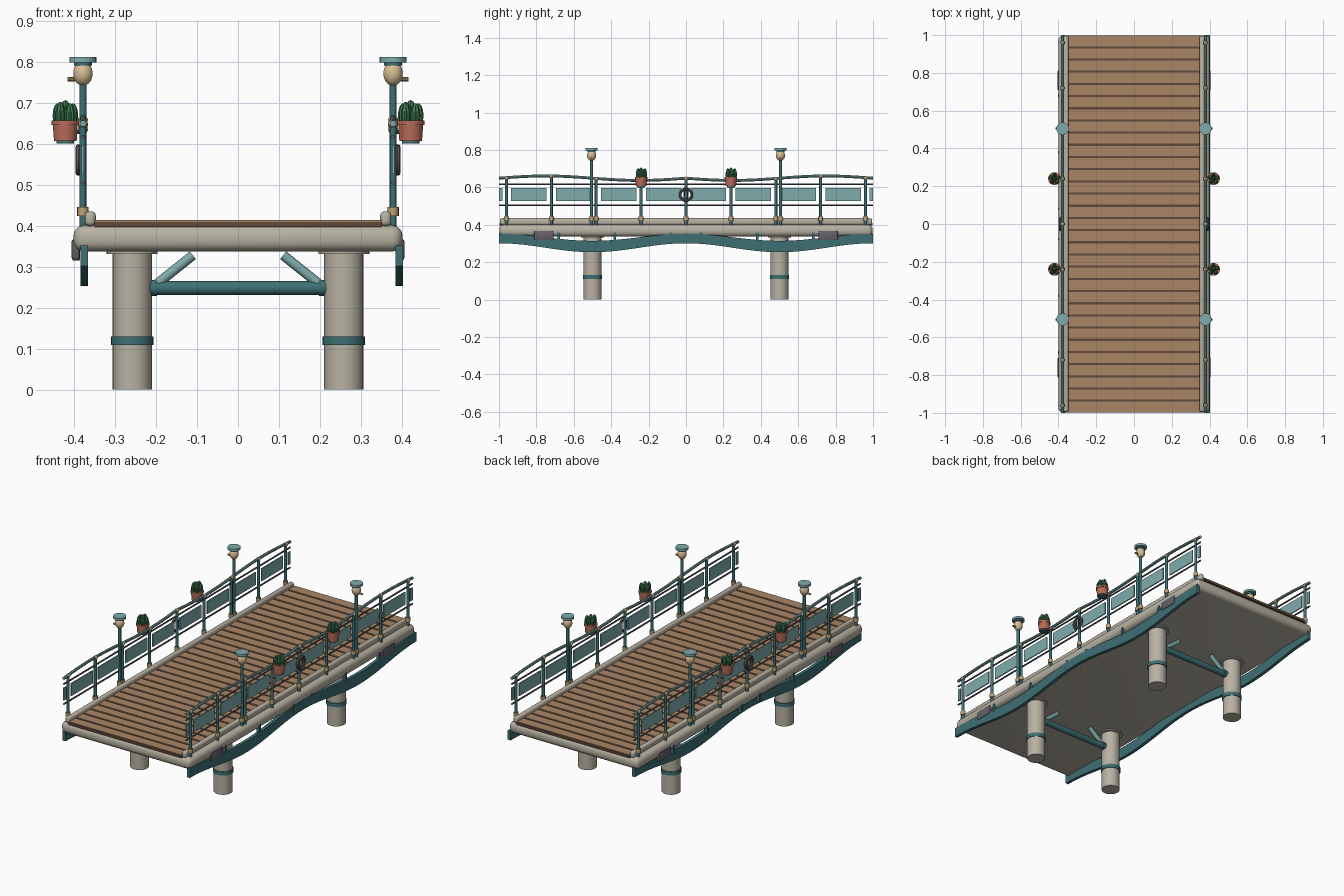
import bpy, bmesh, math
from mathutils import Vector, Matrix

if "Cube" in bpy.data.objects:
    bpy.data.objects.remove(bpy.data.objects["Cube"])


def mat(name, r, g, b):
    lin = [((c / 255 + 0.055) / 1.055) ** 2.4 if c > 10 else c / 3294 for c in (r, g, b)]
    m = bpy.data.materials.new(name)
    m.diffuse_color = (*lin, 1)
    m.use_nodes = True
    m.node_tree.nodes["Principled BSDF"].inputs["Base Color"].default_value = m.diffuse_color
    return m


STONE = mat("pale stone", 184, 178, 163)
WOOD = mat("deck wood", 170, 133, 102)
GROOVE = mat("dark wood", 98, 74, 58)
TEAL = mat("deep teal", 62, 112, 116)
AQUA = mat("light teal", 126, 172, 171)
BRASS = mat("tan brass", 190, 165, 115)
CREAM = mat("lamp cream", 214, 190, 148)
CLAY = mat("terracotta", 184, 108, 88)
GREEN = mat("cactus green", 62, 122, 82)
GREY = mat("metal grey", 100, 98, 103)


def finish(name, bm, material, smooth=True):
    bmesh.ops.recalc_face_normals(bm, faces=bm.faces)
    me = bpy.data.meshes.new(name)
    if smooth:
        for f in bm.faces:
            f.smooth = True
    bm.to_mesh(me)
    bm.free()
    if smooth:
        me.set_sharp_from_angle(angle=math.radians(35))
    me.materials.append(material)
    ob = bpy.data.objects.new(name, me)
    bpy.context.collection.objects.link(ob)
    return ob


def box(name, c, size, material, bevel=0, seg=3):
    bm = bmesh.new()
    bmesh.ops.create_cube(bm, size=1, matrix=Matrix.Translation(c) @ Matrix.Diagonal((*size, 1)))
    if bevel:
        bmesh.ops.bevel(bm, geom=bm.edges[:], offset=bevel, segments=seg, profile=0.5, affect='EDGES')
    return finish(name, bm, material, bool(bevel))


def tube(name, a, b, r, material, n=12, r2=None):
    a, b = Vector(a), Vector(b)
    d = b - a
    m = Matrix.Translation((a + b) / 2) @ d.to_track_quat('Z', 'Y').to_matrix().to_4x4()
    bm = bmesh.new()
    bmesh.ops.create_cone(bm, cap_ends=True, segments=n, radius1=r,
                          radius2=r if r2 is None else r2, depth=d.length, matrix=m)
    return finish(name, bm, material)


def ball(name, c, radii, material, n=14, ribs=False):
    bm = bmesh.new()
    bmesh.ops.create_uvsphere(bm, u_segments=n, v_segments=10, radius=1)
    for v in bm.verts:
        if ribs and round(math.atan2(v.co.y, v.co.x) * n / math.tau) % 2:
            v.co.x *= 0.8
            v.co.y *= 0.8
        v.co = Vector(c) + Vector([v.co[i] * radii[i] for i in range(3)])
    return finish(name, bm, material)


def sweep(name, section, ys, material):
    """Loft rings given by section(y) along the length."""
    bm = bmesh.new()
    rings = [[bm.verts.new(p) for p in section(y)] for y in ys]
    n = len(rings[0])
    for a, b in zip(rings, rings[1:]):
        for i in range(n):
            bm.faces.new((a[i], a[(i + 1) % n], b[(i + 1) % n], b[i]))
    bm.faces.new(rings[0])
    bm.faces.new(rings[-1])
    return finish(name, bm, material)


def ring(name, c, R, r, material):
    """Ring standing upright with its axis along x."""
    bm = bmesh.new()
    N, M = 24, 8
    vs = []
    for i in range(N):
        t = math.tau * i / N
        for j in range(M):
            p = math.tau * j / M
            q = R + r * math.cos(p)
            vs.append(bm.verts.new((c[0] + r * math.sin(p), c[1] + q * math.cos(t), c[2] + q * math.sin(t))))
    for i in range(N):
        for j in range(M):
            k, l = (i + 1) % N, (j + 1) % M
            bm.faces.new((vs[i * M + j], vs[k * M + j], vs[k * M + l], vs[i * M + l]))
    return finish(name, bm, material)


def rail_z(y):
    return 0.649 - 0.012 * math.sin(math.tau * abs(y))


YS = [-1 + i / 24 for i in range(49)]

# deck slab and planks
box("deck_slab", (0, 0, 0.369), (0.802, 1.996, 0.064), STONE, 0.026, 4)
box("plank_bed", (0, 0, 0.403), (0.70, 1.996, 0.012), GROOVE)
COUNT = 31
STEP = 2 / COUNT
for i in range(COUNT):
    box("deck_plank", (0, -1 + STEP * (i + 0.5), 0.407), (0.70, STEP - 0.011, 0.013), WOOD)

# piers with bands, tie beams and braces
for y in (-0.5, 0.5):
    for s in (-1, 1):
        x = s * 0.258
        tube("pier", (x, y, 0), (x, y, 0.337), 0.048, STONE, 24)
        tube("pier_band", (x, y, 0.109), (x, y, 0.130), 0.052, TEAL, 24)
        tube("pier_cap", (x, y, 0.331), (x, y, 0.341), 0.062, STONE, 24)
        tube("brace", (s * 0.205, y, 0.252), (s * 0.110, y, 0.328), 0.012, AQUA)
        tube("beam_collar", (s * 0.198, y, 0.248), (s * 0.214, y, 0.248), 0.02, TEAL)
    tube("tie_beam", (-0.22, y, 0.248), (0.22, y, 0.248), 0.017, TEAL, 16)

for s in (-1, 1):
    xr = s * 0.378
    xf = 0.393 if s > 0 else -0.375

    # wavy side girder with hangers and junction boxes
    def girder(y, xf=xf):
        c = math.cos(math.tau * y)
        lo, hi = 0.277 + 0.024 * c, 0.333 + 0.019 * c
        return [(xf - 0.009, y, lo), (xf + 0.009, y, lo), (xf + 0.009, y, hi), (xf - 0.009, y, hi)]
    sweep("side_girder", girder, YS, TEAL)
    for y in (-0.68, -0.38, -0.08, 0.08, 0.38, 0.68):
        box("girder_hanger", (s * 0.394, y, 0.337), (0.018, 0.014, 0.045), TEAL)
    for y in (-0.76, 0.76):
        box("junction_box", (s * 0.396, y, 0.342), (0.020, 0.105, 0.05), GREY, 0.006, 2)

    # rounded curb
    box("curb", (s * 0.360, 0, 0.417), (0.027, 1.99, 0.036), STONE, 0.011, 3)

    # wavy handrail and thin rails
    def handrail(y, xr=xr):
        return [(xr + 0.008 * math.cos(k * math.tau / 10), y,
                 rail_z(y) + 0.008 * math.sin(k * math.tau / 10)) for k in range(10)]
    sweep("handrail", handrail, YS, AQUA)
    for z in (0.505, 0.617):
        tube("thin_rail", (xr, -1, z), (xr, 1, z), 0.0045, GREY, 8)

    # railing posts and infill panels
    for i in range(9):
        y = -0.96 + 0.24 * i
        z = rail_z(y)
        tube("rail_post", (xr, y, 0.39), (xr, y, z), 0.008, TEAL)
        tube("post_base", (xr, y, 0.424), (xr, y, 0.445), 0.013, BRASS)
        ball("post_knob", (xr, y, z - 0.003), (0.012, 0.012, 0.011), BRASS, 12)
        if i < 8:
            box("rail_panel", (xr, y + 0.12, 0.561), (0.006, 0.19, 0.070), AQUA)
    for y in (-0.99, 0.99):
        box("end_panel", (xr, y, 0.561), (0.006, 0.02, 0.070), AQUA)

    # round emblem-free ring ornament at mid span
    ring("ring_ornament", (s * 0.389, 0, 0.56), 0.031, 0.0075, GREY)
    for dy in (-0.011, 0.011):
        box("ring_bar", (s * 0.389, dy, 0.56), (0.006, 0.006, 0.056), GREY)

    # lamps
    for y in (-0.505, 0.505):
        tube("lamp_post", (xr, y, 0.39), (xr, y, 0.752), 0.0085, TEAL)
        tube("lamp_base", (xr, y, 0.424), (xr, y, 0.445), 0.014, BRASS)
        ball("lamp_globe", (xr, y, 0.771), (0.024, 0.024, 0.030), CREAM, 18)
        tube("lamp_neck", (xr, y, 0.790), (xr, y, 0.800), 0.022, TEAL, 18)
        tube("lamp_cap", (xr, y, 0.798), (xr, y, 0.811), 0.033, AQUA, 20)
        tube("lamp_spout", (s * 0.39, y, 0.757), (s * 0.416, y, 0.757), 0.005, BRASS, 8)

    # hanging cactus pots
    for y in (-0.24, 0.24):
        x = s * 0.421
        tube("pot", (x, y, 0.606), (x, y, 0.648), 0.028, CLAY, 18, 0.031)
        tube("pot_rim", (x, y, 0.645), (x, y, 0.656), 0.034, CLAY, 18)
        tube("pot_saucer", (x, y, 0.600), (x, y, 0.607), 0.022, TEAL, 18)
        tube("pot_bracket", (xr, y, 0.628), (x, y, 0.628), 0.005, TEAL, 8)
        ball("cactus_stem", (x, y, 0.670), (0.014, 0.014, 0.036), GREEN, 16, True)
        for k in range(5):
            a = k * math.tau / 5 + 0.3
            ball("cactus_arm", (x + 0.020 * math.cos(a), y + 0.020 * math.sin(a), 0.668),
                 (0.012, 0.012, 0.030 + 0.004 * (k % 2)), GREEN, 16, True)
